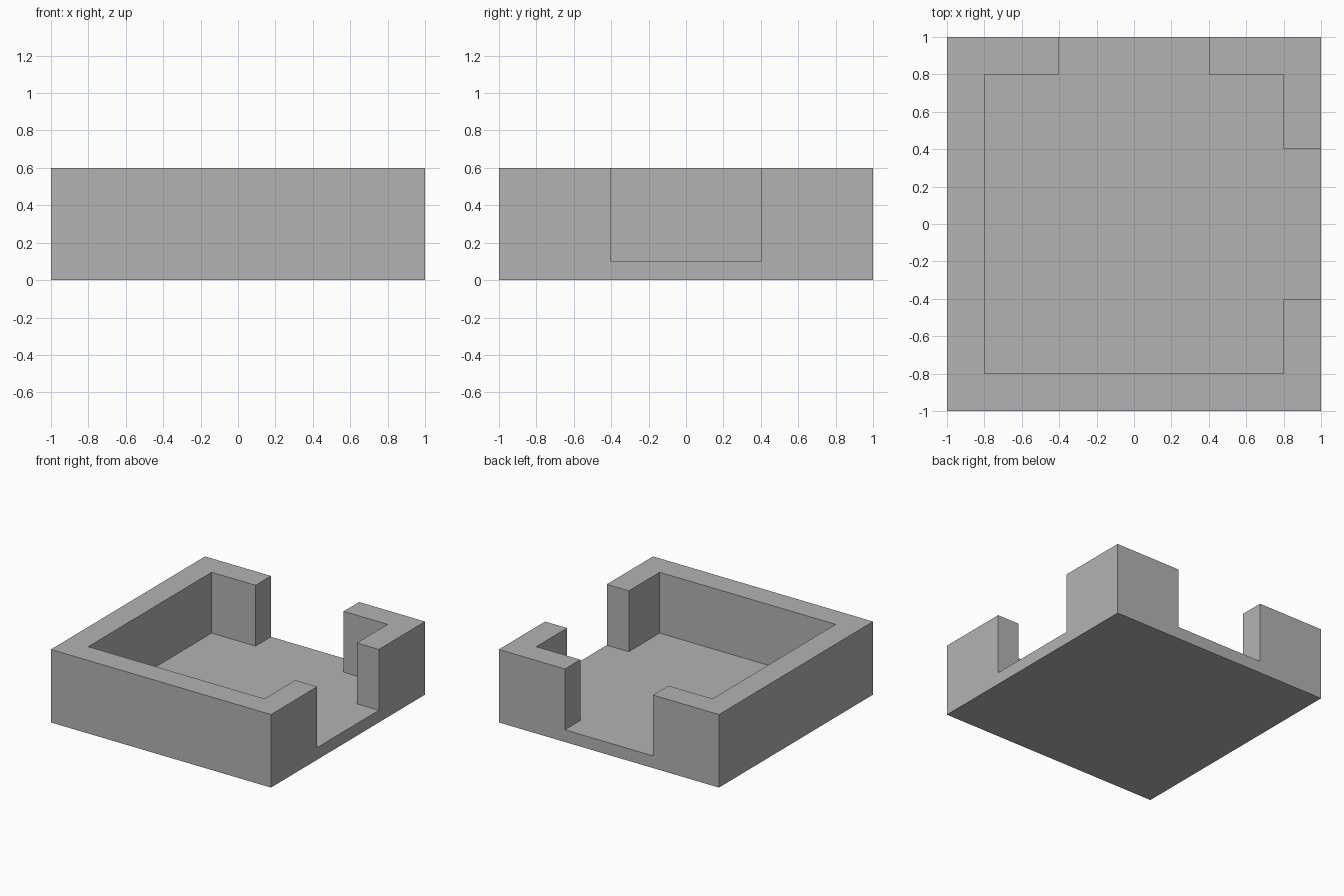
import bpy
import bmesh
import math

cube = bpy.data.objects.get("Cube")
if cube:
    bpy.data.objects.remove(cube, do_unlink=True)

HALF, INNER, DOOR = 1.0, 0.8, 0.4
FLOOR, HEIGHT = 0.1, 0.6

# Plain grey material
grey = bpy.data.materials.new("plain_grey")
grey.use_nodes = True
colour = (0.45, 0.45, 0.45, 1.0)
grey.diffuse_color = colour
grey.node_tree.nodes["Principled BSDF"].inputs["Base Color"].default_value = colour


def raise_faces(bm, faces, height):
    """Extrude a region of faces straight up."""
    result = bmesh.ops.extrude_face_region(bm, geom=faces)
    verts = [g for g in result["geom"] if isinstance(g, bmesh.types.BMVert)]
    bmesh.ops.translate(bm, verts=verts, vec=(0, 0, height))
    return [g for g in result["geom"] if isinstance(g, bmesh.types.BMFace)]


def is_wall(face):
    """Outer ring of the plan, minus the back and left doorways."""
    x, y, _ = face.calc_center_median()
    ring = max(abs(x), abs(y)) > INNER
    back_door = y > INNER and abs(x) < DOOR
    left_door = x > INNER and abs(y) < DOOR
    return ring and not back_door and not left_door


# Floor plan divided at the wall and doorway lines
bm = bmesh.new()
cuts = (-HALF, -INNER, -DOOR, DOOR, INNER, HALF)
rows = [[bm.verts.new((x, y, 0)) for x in cuts] for y in cuts]
for low, high in zip(rows, rows[1:]):
    for i in range(len(cuts) - 1):
        bm.faces.new((low[i], low[i + 1], high[i + 1], high[i]))

# Floor slab, then the walls raised from it
slab_top = raise_faces(bm, list(bm.faces), FLOOR)
raise_faces(bm, [f for f in slab_top if is_wall(f)], HEIGHT - FLOOR)
bmesh.ops.recalc_face_normals(bm, faces=list(bm.faces))
bmesh.ops.dissolve_limit(bm, angle_limit=math.radians(1),
                         verts=list(bm.verts), edges=list(bm.edges))

mesh = bpy.data.meshes.new("room_tile")
bm.to_mesh(mesh)
bm.free()
mesh.materials.append(grey)
room = bpy.data.objects.new("room_tile", mesh)
bpy.context.collection.objects.link(room)
